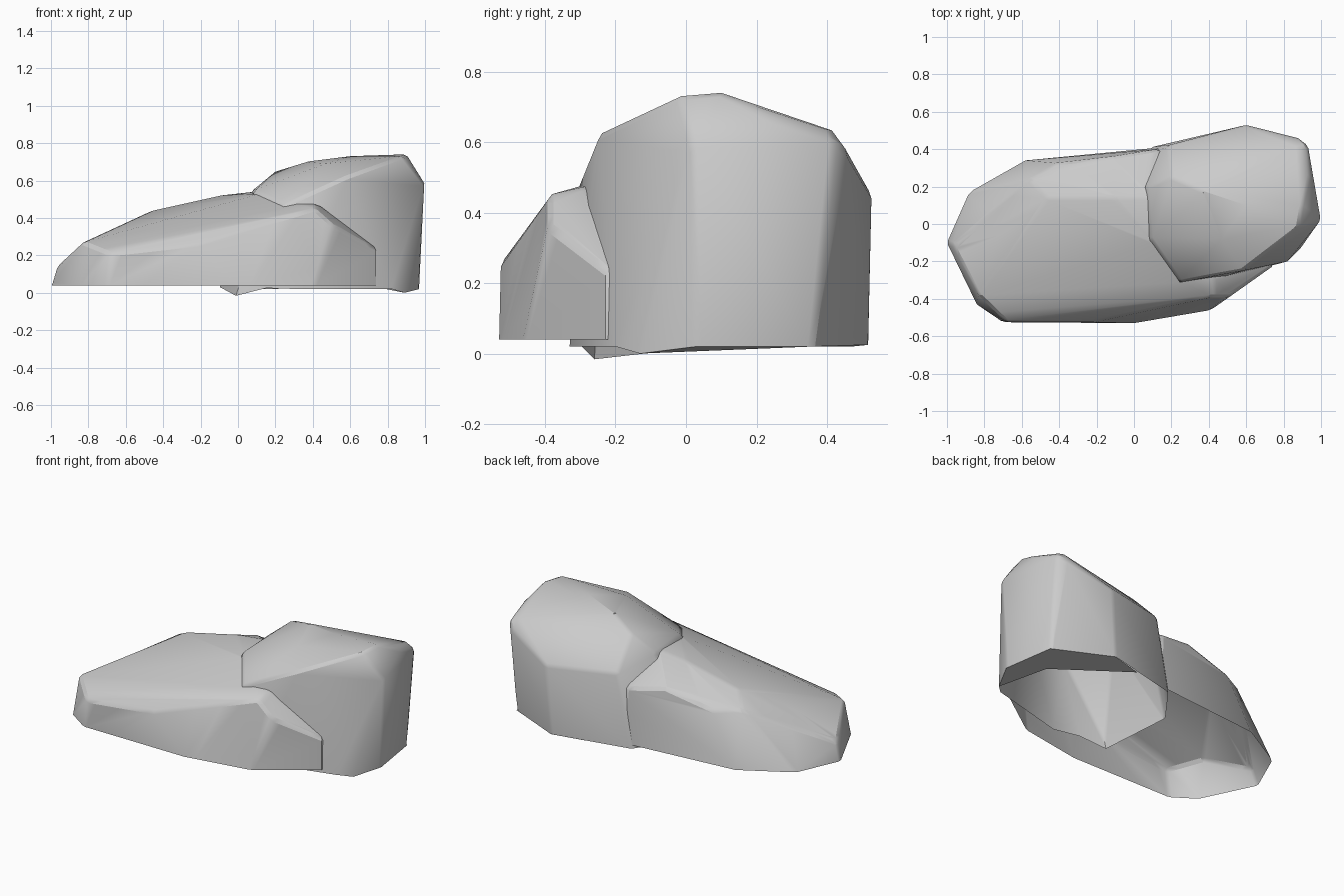
import bpy, bmesh, math

if "Cube" in bpy.data.objects:
    bpy.data.objects.remove(bpy.data.objects["Cube"])


def is_base(f):
    return f.normal.z < -0.9


def hull(points):
    """Convex faceted boulder, merged flats, open underneath."""
    bm = bmesh.new()
    for p in points:
        bm.verts.new(p)
    bmesh.ops.convex_hull(bm, input=bm.verts[:])
    loose = [v for v in bm.verts if not v.link_faces]
    bmesh.ops.delete(bm, geom=loose, context='VERTS')
    bmesh.ops.recalc_face_normals(bm, faces=bm.faces[:])
    bm.normal_update()
    planes = [(f.calc_center_median().copy(), f.normal.copy())
              for f in bm.faces if not is_base(f)]
    bmesh.ops.dissolve_limit(bm, angle_limit=math.radians(4),
                             verts=bm.verts[:], edges=bm.edges[:])
    bm.normal_update()
    bmesh.ops.delete(bm, geom=[f for f in bm.faces if is_base(f)], context='FACES')
    return bm, planes


def wear(bm):
    """Narrow flat bevel on the sharp edges."""
    sharp = [e for e in bm.edges
             if len(e.link_faces) == 2 and e.calc_face_angle() > math.radians(25)]
    bmesh.ops.bevel(bm, geom=sharp, offset=0.015, offset_type='OFFSET',
                    segments=1, profile=0.5, affect='EDGES', clamp_overlap=True)


def trim(bm, planes):
    """Remove the part of a shell that lies inside a convex body."""
    for co, no in planes:
        bmesh.ops.bisect_plane(bm, geom=bm.verts[:] + bm.edges[:] + bm.faces[:],
                               dist=1e-5, plane_co=co, plane_no=no)
    inside = [f for f in bm.faces
              if all((f.calc_center_median() - co).dot(no) < 1e-4 for co, no in planes)]
    bmesh.ops.delete(bm, geom=inside, context='FACES')
    bmesh.ops.dissolve_limit(bm, angle_limit=math.radians(0.5),
                             verts=bm.verts[:], edges=bm.edges[:])


def finish(name, bm):
    mesh = bpy.data.meshes.new(name)
    bm.to_mesh(mesh)
    bm.free()
    ob = bpy.data.objects.new(name, mesh)
    bpy.context.collection.objects.link(ob)
    bpy.ops.object.select_all(action='DESELECT')
    ob.select_set(True)
    bpy.context.view_layer.objects.active = ob
    bpy.ops.object.shade_smooth_by_angle(angle=math.radians(25))


# Tall boulder
tall, tall_planes = hull([
    # base outline
    (-.1, .157, .03), (.09, .41, .02), (.25, .44, .02), (.57, .52, .025),
    (.92, .36, .02), (.97, .03, .02), (.89, -.13, 0), (.82, -.2, .02),
    (.32, -.33, .02), (.15, -.3, .025), (0, -.26, .03),
    # shoulder
    (.25, -.31, .47), (.58, -.25, .62), (1, .02, .58), (.93, .42, .6),
    (.88, .46, .57), (.6, .53, .45), (.18, .42, .47), (.09, -.08, .55),
    (.07, .2, .54),
    # crown
    (.2, .25, .65), (.36, .18, .70), (.47, -.08, .69), (.6, .1, .73),
    (.88, -.02, .73), (.9, .1, .74), (.88, .41, .64), (.94, .26, .66),
])
wear(tall)
finish("tall_rock", tall)

# Partial floor turned in under the back right of the tall boulder
lip = bmesh.new()
for quad in (
    [(.57, .52, .025), (.92, .36, .02), (.79, .17, .02), (.37, .47, .02)],
    [(.92, .36, .02), (.97, .03, .02), (.89, -.13, 0), (.79, .17, .02)],
):
    lip.faces.new([lip.verts.new(p) for p in quad])
bmesh.ops.remove_doubles(lip, verts=lip.verts[:], dist=1e-4)
finish("tall_rock_underside", lip)

# Long low boulder that runs into the tall one
low, _ = hull([
    # base outline
    (-1, -.1, .04), (-.84, -.43, .04), (-.7, -.525, .04), (0, -.53, .04),
    (.41, -.46, .04), (.75, -.22, .04), (.15, .41, .04), (-.58, .34, .04),
    (-.88, .17, .04),
    # shoulder
    (-.97, -.11, .14), (-.83, -.38, .27), (-.68, -.525, .21), (-.22, -.525, .26),
    (.41, -.39, .45), (.43, -.3, .47), (.51, -.39, .36), (.75, -.22, .23),
    (.13, .40, .385), (-.11, .36, .43), (-.42, .325, .36), (-.56, .24, .37),
    (-.84, .07, .17),
    # crown
    (-.46, .14, .44), (-.1, .14, .52), (.08, .14, .54), (.12, -.1, .53),
    (.3, .1, .52),
])
wear(low)
trim(low, tall_planes)
finish("low_rock", low)
